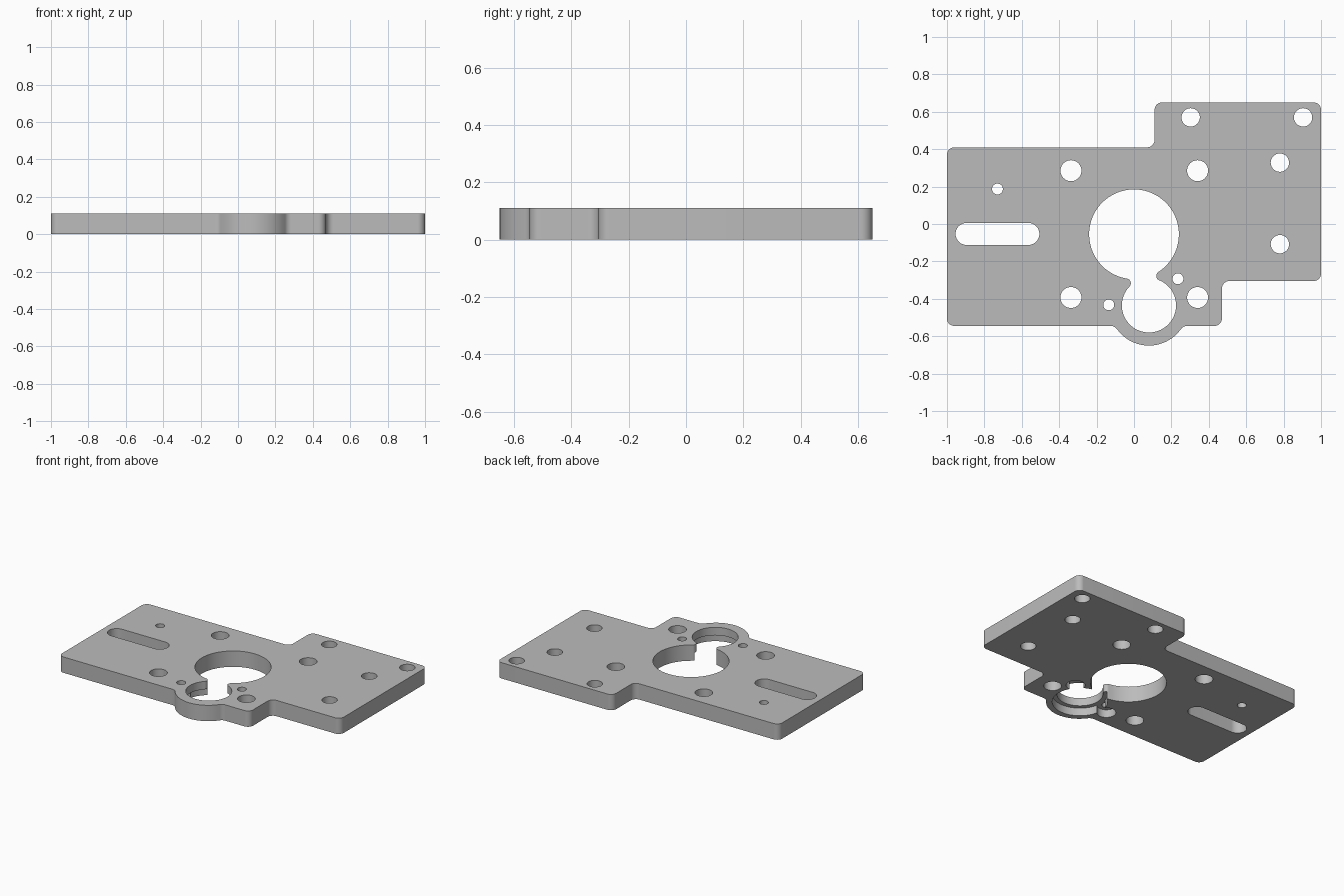
import bpy, bmesh, math
from mathutils import Vector

if "Cube" in bpy.data.objects:
    bpy.data.objects.remove(bpy.data.objects["Cube"], do_unlink=True)

T = 0.11          # plate thickness
STEP = 0.055      # height of the recess under the small bore


def arc(cx, cy, r, a0, a1):
    """Points along an arc, angles in degrees."""
    n = max(6, int(abs(a1 - a0) / 6))
    return [(cx + r * math.cos(math.radians(a0 + (a1 - a0) * i / n)),
             cy + r * math.sin(math.radians(a0 + (a1 - a0) * i / n))) for i in range(n + 1)]


def circle(cx, cy, r):
    return arc(cx, cy, r, 0, 360)[:-1]


def prism(name, profiles, z0, z1):
    """Extrude closed counter-clockwise profiles from z0 to z1."""
    bm = bmesh.new()
    for pts in profiles:
        low = [bm.verts.new((x, y, z0)) for x, y in pts]
        top = [bm.verts.new((x, y, z1)) for x, y in pts]
        bm.faces.new(low[::-1])
        bm.faces.new(top)
        for i in range(len(pts)):
            j = (i + 1) % len(pts)
            bm.faces.new((low[i], low[j], top[j], top[i]))
    me = bpy.data.meshes.new(name)
    bm.to_mesh(me)
    bm.free()
    ob = bpy.data.objects.new(name, me)
    bpy.context.collection.objects.link(ob)
    return ob


def cut(target, profiles, z0, z1):
    """Subtract prisms from the target and drop the cutter."""
    cutter = prism("cutter", profiles, z0, z1)
    cutter.hide_render = True
    mod = target.modifiers.new("cut", 'BOOLEAN')
    mod.operation = 'DIFFERENCE'
    mod.solver = 'EXACT'
    mod.object = cutter
    bpy.context.view_layer.objects.active = target
    bpy.ops.object.modifier_apply(modifier=mod.name)
    bpy.data.objects.remove(cutter, do_unlink=True)


# Plate outline with rounded corners and a round boss at the front
R = 0.04
outline = (arc(-0.96, -0.505, R, 180, 270)
           + arc(-0.124, -0.585, R, 90, 35.4)
           + arc(0.08, -0.44, 0.21, 215.4, 324.6)
           + arc(0.284, -0.585, R, 144.6, 90)
           + arc(0.43, -0.505, R, 270, 360)
           + arc(0.51, -0.345, R, 180, 90)
           + arc(0.96, -0.265, R, 270, 360)
           + arc(0.96, 0.61, R, 0, 90)
           + arc(0.15, 0.61, R, 90, 180)
           + arc(0.07, 0.45, R, 0, -90)
           + arc(-0.96, 0.37, R, 90, 180))
plate = prism("mounting_plate", [outline], 0, T)

# Large and small bores joined by a neck with rounded tips
big, small = Vector((0, -0.055)), Vector((0.08, -0.435))
r_big, r_small, r_tip = 0.24, 0.145, 0.025
axis = (small - big).normalized()
side = Vector((-axis.y, axis.x))
A = math.degrees(math.atan2(axis.y, axis.x))
d = (small - big).length
along = (d * d + (r_big + r_tip) ** 2 - (r_small + r_tip) ** 2) / (2 * d)
off = math.sqrt((r_big + r_tip) ** 2 - along ** 2)
b = math.degrees(math.atan2(off, along))
g = math.degrees(math.atan2(off, d - along))
tip_a = big + axis * along - side * off
tip_b = big + axis * along + side * off
opening = (arc(*big, r_big, A + b, A + 360 - b)[:-1]
           + arc(*tip_a, r_tip, A + 180 - b, A + g)[:-1]
           + arc(*small, r_small, A + 180 + g, A + 540 - g)[:-1]
           + arc(*tip_b, r_tip, A - g, A - 180 + b)[:-1])

# Stepped recess with two lobes on the underside
pins = [(-0.135, -0.432), (0.235, -0.293)]
cut(plate, [circle(*small, 0.175)], -0.1, STEP)
for x, y in pins:
    cut(plate, [circle(x, y, 0.06)], -0.1, STEP)

# Through holes, slot and bores
holes = [opening]
holes += [circle(x, y, 0.056) for x in (-0.337, 0.34) for y in (0.285, -0.393)]
holes += [circle(x, y, 0.049) for x, y in
          ((0.303, 0.57), (0.904, 0.57), (0.78, 0.328), (0.78, -0.108))]
holes += [circle(x, y, 0.029) for x, y in pins + [(-0.73, 0.187)]]
holes.append(arc(-0.895, -0.053, 0.059, 90, 270) + arc(-0.565, -0.053, 0.059, -90, 90))
cut(plate, holes, -0.1, T + 0.1)

# Grey metal
mat = bpy.data.materials.new("grey_metal")
mat.use_nodes = True
grey = (0.5, 0.5, 0.5, 1)
mat.diffuse_color = grey
mat.node_tree.nodes["Principled BSDF"].inputs["Base Color"].default_value = grey
plate.data.materials.clear()
plate.data.materials.append(mat)
for p in plate.data.polygons:
    p.material_index = 0

bpy.ops.object.select_all(action='DESELECT')
plate.select_set(True)
bpy.context.view_layer.objects.active = plate
bpy.ops.object.shade_smooth_by_angle(angle=math.radians(30))
